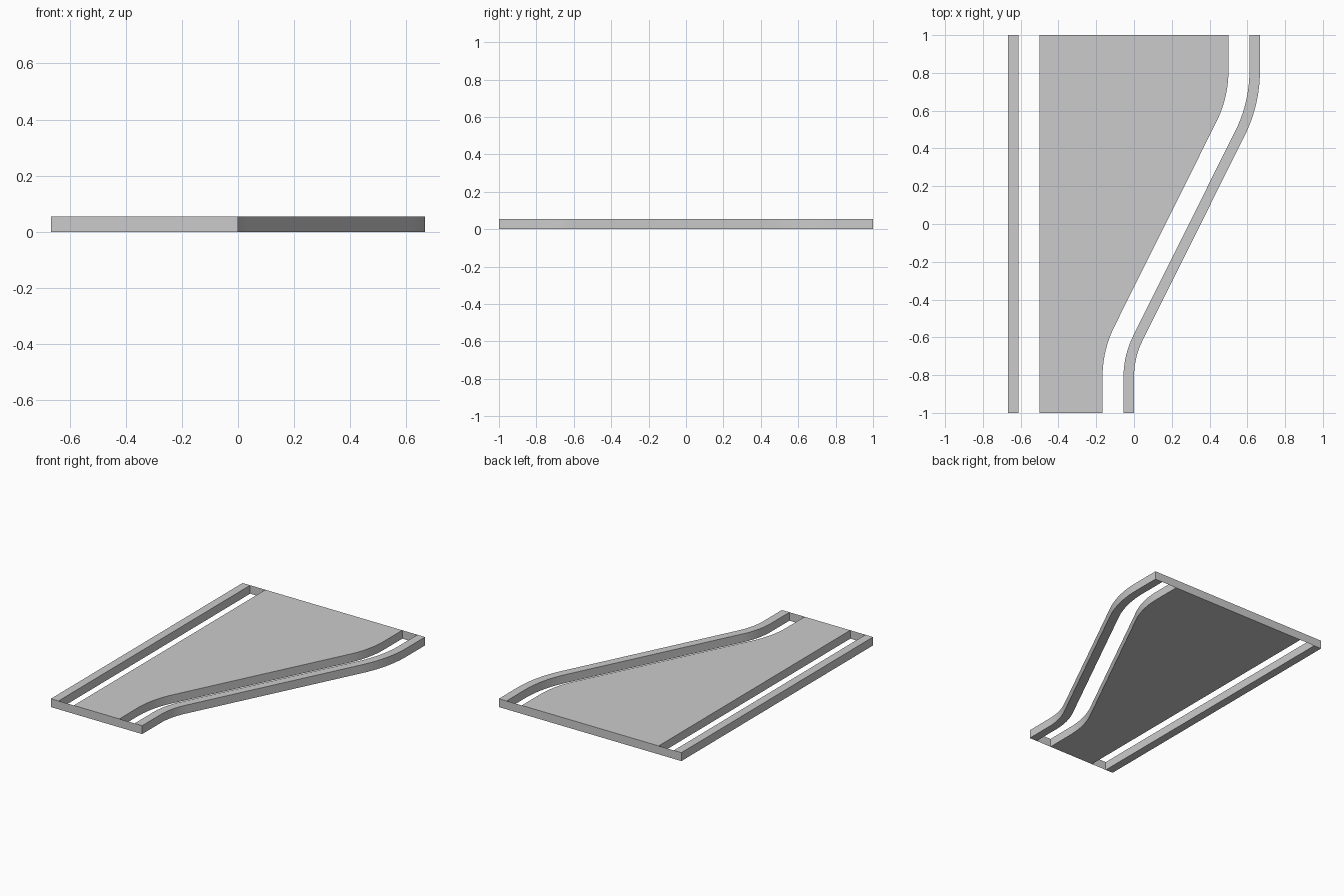
import bpy, bmesh
from math import sin, cos, atan

if "Cube" in bpy.data.objects:
    bpy.data.objects.remove(bpy.data.objects["Cube"])

H = 1 / 18            # slab height
U = 1 / 18            # drawing unit
BEND = atan(0.5)      # angle of the slanted side
R, YB, SEG = 0.6, 0.81, 10


def bent_edge(off):
    """S-shaped right-hand line, front to back, offset outward by off."""
    pts = [(-3 * U + off, -1)]
    for i in range(SEG + 1):                       # front bend
        a, r = BEND * i / SEG, R - off
        pts.append((-3 * U + R - r * cos(a), -YB + r * sin(a)))
    for i in range(SEG, -1, -1):                   # back bend
        a, r = BEND * i / SEG, R + off
        pts.append((9 * U - R + r * cos(a), YB - r * sin(a)))
    return pts + [(9 * U + off, 1)]


def straight_edge(x):
    return [(x, -1), (x, 1)]


def finish(name, bm):
    me = bpy.data.meshes.new(name)
    bm.to_mesh(me)
    bm.free()
    ob = bpy.data.objects.new(name, me)
    bpy.context.collection.objects.link(ob)
    return ob


def slab(name, left, right):
    """Solid of height H between two front-to-back lines."""
    bm = bmesh.new()
    base = bm.faces.new([bm.verts.new((x, y, 0)) for x, y in right + left[::-1]])
    ext = bmesh.ops.extrude_face_region(bm, geom=[base], use_keep_orig=True)
    top = [v for v in ext["geom"] if isinstance(v, bmesh.types.BMVert)]
    bmesh.ops.translate(bm, verts=top, vec=(0, 0, H))
    bmesh.ops.recalc_face_normals(bm, faces=bm.faces)
    return finish(name, bm)


def end_panel(name, x0, x1, y):
    """Thin upright sheet closing the end of a slot."""
    bm = bmesh.new()
    corners = [(x0, y, 0), (x1, y, 0), (x1, y, H), (x0, y, H)]
    if y > 0:
        corners.reverse()
    bm.faces.new([bm.verts.new(c) for c in corners])
    return finish(name, bm)


# Central deck and the two side rails
slab("deck", straight_edge(-9 * U), bent_edge(0))
slab("left_rail", straight_edge(-12 * U), straight_edge(-11 * U))
slab("right_rail", bent_edge(2 * U), bent_edge(3 * U))

# Sheets closing both slots at the front and back
end_panel("front_left_panel", -11 * U, -9 * U, -1)
end_panel("back_left_panel", -11 * U, -9 * U, 1)
end_panel("front_right_panel", -3 * U, -U, -1)
end_panel("back_right_panel", 9 * U, 11 * U, 1)
